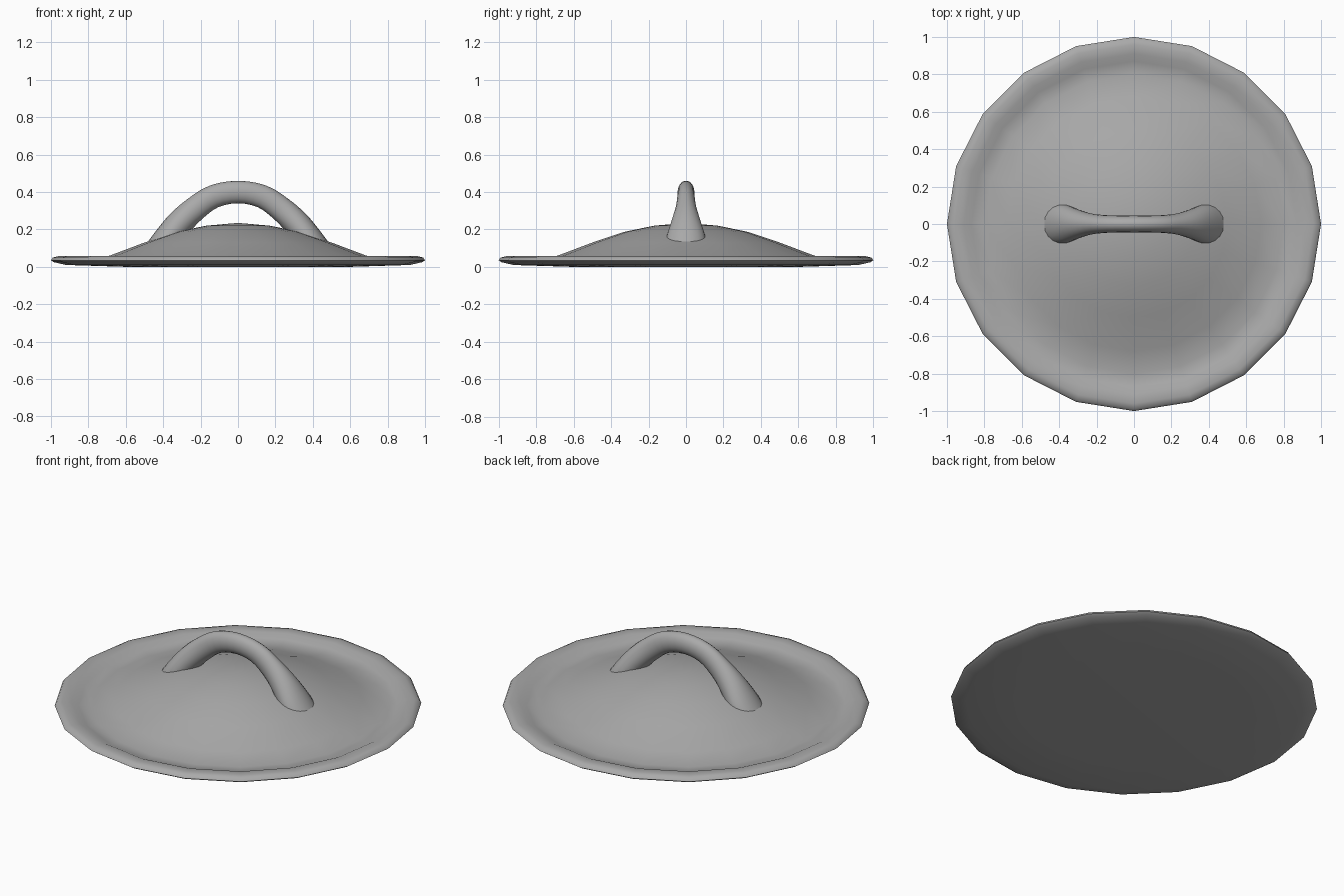
import bpy, bmesh, math
from mathutils import Vector

cube = bpy.data.objects.get("Cube")
if cube:
    bpy.data.objects.remove(cube)

grey = bpy.data.materials.new("plain grey")
grey.use_nodes = True
colour = (0.4, 0.4, 0.4, 1)
grey.diffuse_color = colour
grey.node_tree.nodes["Principled BSDF"].inputs["Base Color"].default_value = colour


def finish(name, bm):
    bmesh.ops.recalc_face_normals(bm, faces=bm.faces)
    mesh = bpy.data.meshes.new(name)
    bm.to_mesh(mesh)
    bm.free()
    obj = bpy.data.objects.new(name, mesh)
    bpy.context.collection.objects.link(obj)
    mesh.materials.append(grey)
    bpy.ops.object.select_all(action="DESELECT")
    obj.select_set(True)
    bpy.context.view_layer.objects.active = obj
    bpy.ops.object.shade_smooth_by_angle(angle=math.radians(50))
    return obj


def bridge(bm, rings):
    for a, b in zip(rings, rings[1:]):
        n = len(a)
        for i in range(n):
            j = (i + 1) % n
            bm.faces.new((a[i], a[j], b[j], b[i]))


# Lid: domed disc with a trough and raised rim, turned in 20 sides
SIDES = 20
profile = [(0.6, 0), (0.92, 0.01), (0.985, 0.025), (1, 0.035), (0.99, 0.05),
           (0.96, 0.057), (0.91, 0.055), (0.87, 0.036), (0.8, 0.03),
           (0.68, 0.062), (0.5, 0.13), (0.33, 0.187), (0.17, 0.22)]
bm = bmesh.new()
rings = []
for r, z in profile:
    angles = [math.tau * i / SIDES for i in range(SIDES)]
    rings.append([bm.verts.new((r * math.cos(a), r * math.sin(a), z)) for a in angles])
bridge(bm, rings)
bm.faces.new(rings[0])
apex = bm.verts.new((0, 0, 0.235))
for i in range(SIDES):
    bm.faces.new((rings[-1][i], rings[-1][(i + 1) % SIDES], apex))
finish("lid", bm)

# Handle: arched oval bar that flares into two feet sunk in the lid
# Each station holds x, z, half width and half depth
half = [(0.13, 0.376, 0.046, 0.062), (0.23, 0.31, 0.056, 0.066),
        (0.31, 0.235, 0.08, 0.071), (0.37, 0.16, 0.104, 0.074),
        (0.42, 0.09, 0.112, 0.076)]
left = [Vector(s) for s in half]
right = [Vector((-s[0],) + s[1:]) for s in reversed(half)]
stations = right + [Vector((0, 0.4, 0.045, 0.06))] + left


def smooth_path(points, steps):
    # Catmull-Rom interpolation through the stations
    p = [2 * points[0] - points[1]] + points + [2 * points[-1] - points[-2]]
    result = []
    for a, b, c, d in zip(p, p[1:], p[2:], p[3:]):
        for k in range(steps):
            t = k / steps
            result.append(0.5 * (2 * b + (c - a) * t + (2 * a - 5 * b + 4 * c - d) * t**2
                                 + (3 * b - a - 3 * c + d) * t**3))
    return result + [points[-1]]


path = smooth_path(stations, 3)
bm = bmesh.new()
rings = []
for i, s in enumerate(path):
    before, after = path[max(i - 1, 0)], path[min(i + 1, len(path) - 1)]
    along = Vector((after[0] - before[0], 0, after[1] - before[1])).normalized()
    out = Vector((-along.z, 0, along.x))
    centre = Vector((s[0], 0, s[1]))
    ring = []
    for k in range(20):
        a = math.tau * k / 20
        ring.append(bm.verts.new(centre + out * s[3] * math.cos(a)
                                 + Vector((0, s[2] * math.sin(a), 0))))
    rings.append(ring)
bridge(bm, rings)
bm.faces.new(rings[0])
bm.faces.new(rings[-1])
finish("handle", bm)
